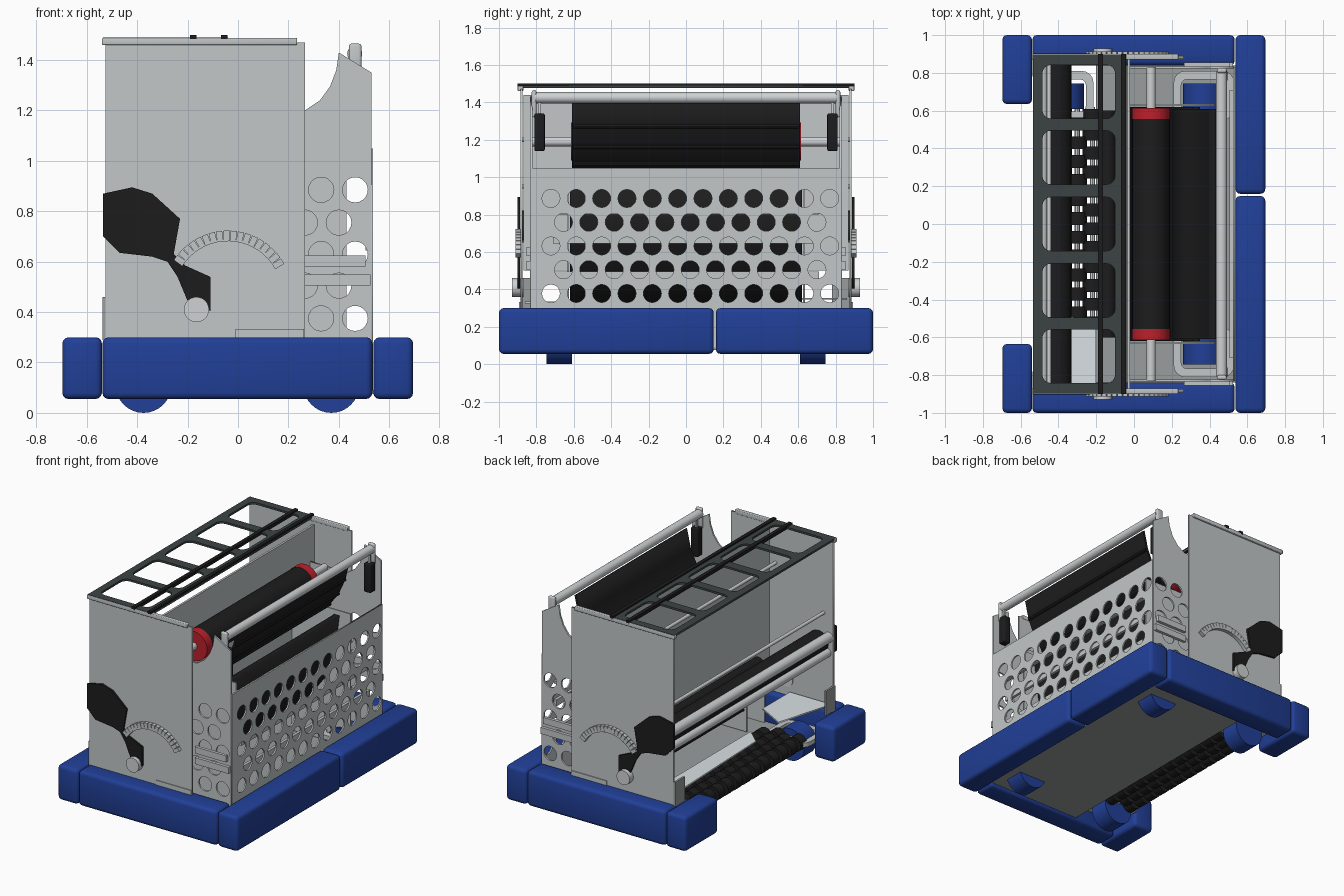
import bpy, bmesh
from math import sin, cos, pi, radians
from mathutils import Matrix, Vector

cube = bpy.data.objects.get("Cube")
if cube:
    bpy.data.objects.remove(cube)


def material(name, rgb):
    m = bpy.data.materials.new(name)
    m.use_nodes = True
    m.diffuse_color = (*rgb, 1)
    m.node_tree.nodes["Principled BSDF"].inputs["Base Color"].default_value = (*rgb, 1)
    return m


PLATE = material("light grey", (0.54, 0.57, 0.58))
SILVER = material("silver", (0.62, 0.64, 0.65))
BLUE = material("bumper blue", (0.015, 0.05, 0.31))
BLACK = material("black", (0.012, 0.012, 0.012))
DARK = material("dark grey", (0.045, 0.056, 0.056))
PAN = material("mid grey", (0.32, 0.34, 0.34))
RED = material("red", (0.5, 0.015, 0.025))
WHITE = material("pale sheet", (0.7, 0.75, 0.78))

# Local u, v and thickness axes for flat plates
PLANES = {
    "xy": Matrix.Identity(4),
    "xz": Matrix(((1, 0, 0, 0), (0, 0, -1, 0), (0, 1, 0, 0), (0, 0, 0, 1))),
    "yz": Matrix(((0, 0, 1, 0), (1, 0, 0, 0), (0, 1, 0, 0), (0, 0, 0, 1))),
}


def link(name, mesh, mat):
    mesh.materials.clear()
    mesh.materials.append(mat)
    ob = bpy.data.objects.new(name, mesh)
    bpy.context.collection.objects.link(ob)
    return ob


def smooth(ob):
    bpy.ops.object.select_all(action="DESELECT")
    ob.select_set(True)
    bpy.context.view_layer.objects.active = ob
    bpy.ops.object.shade_smooth_by_angle(angle=radians(35))


def box(name, x, y, z, mat, bevel=0, rot=0):
    """Box from axis ranges; rot turns it about y."""
    bm = bmesh.new()
    bmesh.ops.create_cube(bm, size=1)
    bmesh.ops.scale(bm, vec=[r[1] - r[0] for r in (x, y, z)], verts=bm.verts)
    if bevel:
        bmesh.ops.bevel(bm, geom=bm.edges[:], offset=bevel, segments=3, profile=0.5, affect="EDGES")
    me = bpy.data.meshes.new(name)
    bm.to_mesh(me)
    bm.free()
    ob = link(name, me, mat)
    ob.location = [(r[0] + r[1]) / 2 for r in (x, y, z)]
    ob.rotation_euler[1] = rot
    if bevel:
        smooth(ob)
    return ob


def rod(name, x, z, y, r, mat, sides=24):
    """Cylinder along y."""
    bm = bmesh.new()
    bmesh.ops.create_cone(bm, cap_ends=True, segments=sides, radius1=r, radius2=r, depth=abs(y[1] - y[0]),
                          matrix=Matrix.Translation((x, sum(y) / 2, z)) @ Matrix.Rotation(pi / 2, 4, "X"))
    me = bpy.data.meshes.new(name)
    bm.to_mesh(me)
    bm.free()
    ob = link(name, me, mat)
    smooth(ob)
    return ob


def sheet(name, outlines, plane, at, thick, mat):
    """Flat plate from an outer outline followed by hole outlines."""
    cu = bpy.data.curves.new(name, "CURVE")
    cu.dimensions, cu.fill_mode, cu.extrude = "2D", "BOTH", thick / 2
    for pts in outlines:
        sp = cu.splines.new("POLY")
        sp.points.add(len(pts) - 1)
        for p, (u, v) in zip(sp.points, pts):
            p.co = (u, v, 0, 1)
        sp.use_cyclic_u = True
    tmp = bpy.data.objects.new(name, cu)
    bpy.context.collection.objects.link(tmp)
    dg = bpy.context.evaluated_depsgraph_get()
    me = bpy.data.meshes.new_from_object(tmp.evaluated_get(dg))
    bpy.data.objects.remove(tmp)
    axes = PLANES[plane]
    me.transform(Matrix.Translation(axes.to_3x3() @ Vector((0, 0, 1)) * at) @ axes)
    return link(name, me, mat)


def rect(u0, u1, v0, v1):
    return [(u0, v0), (u1, v0), (u1, v1), (u0, v1)]


def circle(u, v, r, n=20):
    return [(u + r * cos(2 * pi * i / n), v + r * sin(2 * pi * i / n)) for i in range(n)]


def round_rect(u0, u1, v0, v1, r):
    pts = []
    for k, (u, v) in enumerate(rect(u0 + r, u1 - r, v0 + r, v1 - r)):
        pts += [(u + r * cos(a), v + r * sin(a)) for a in [pi + k * pi / 2 + j * pi / 8 for j in range(5)]]
    return pts


# Bumpers
BZ = (0.055, 0.3)
box("right_bumper_front", (0.537, 0.695), (-1, 0.148), BZ, BLUE, 0.025)
box("right_bumper_back", (0.537, 0.695), (0.16, 1), BZ, BLUE, 0.025)
for s, end in ((-1, "front"), (1, "back")):
    lo, hi = sorted((s * 0.84, s))
    box(end + "_bumper", (-0.538, 0.533), (lo, hi), BZ, BLUE, 0.025)
    lo, hi = sorted((s * 0.635, s))
    box(end + "_corner_bumper", (-0.697, -0.54), (lo, hi), BZ, BLUE, 0.025)

# Floor pan
box("floor_pan", (-0.2, 0.537), (-0.84, 0.84), (0.075, 0.09), PAN)

# Parts mirrored front to back
arm = [(-0.535, 0.87), (-0.42, 0.895), (-0.34, 0.87), (-0.23, 0.77), (-0.255, 0.63), (-0.21, 0.585),
       (-0.11, 0.54), (-0.11, 0.405), (-0.19, 0.42), (-0.24, 0.54), (-0.28, 0.6), (-0.34, 0.62),
       (-0.47, 0.635), (-0.535, 0.7)]
cheek = [(-0.03, 0.08), (0.53, 0.08), (0.53, 1.35), (0.4, 1.43), (0.39, 1.36), (0.365, 1.295),
         (0.325, 1.24), (0.265, 1.2), (-0.03, 1.2)]
cheek_holes = [circle(x, z, 0.05) for z in (0.375, 0.63, 0.885) for x in (0.33, 0.465)]
cheek_holes += [circle(x, z, 0.05) for z in (0.505, 0.755) for x in (0.265, 0.4)]
for s, end in ((-1, "front"), (1, "back")):
    def span(a, b):
        return tuple(sorted((s * a, s * b)))

    sheet(end + "_main_plate", [rect(-0.525, 0.265, 0.29, 1.47)], "xz", -s * 0.88, 0.012, PLATE)
    box(end + "_top_rail", (-0.54, 0.235), span(0.87, 0.9), (1.46, 1.488), PLATE, 0.005)
    sheet(end + "_cheek_plate", [cheek] + cheek_holes, "xz", -s * 0.828, 0.012, PLATE)
    sheet(end + "_inner_plate", [rect(-0.03, 0.43, 0.1, 1.03)], "xz", -s * 0.63, 0.01, PLATE)
    box(end + "_hatch_plate", (-0.01, 0.262), span(0.884, 0.892), (0.29, 0.332), PLATE)
    box(end + "_upper_slide", (0.265, 0.505), span(0.834, 0.855), (0.58, 0.625), PLATE)
    box(end + "_lower_slide", (0.265, 0.525), span(0.834, 0.855), (0.505, 0.55), PLATE)
    box(end + "_corner_angle", (-0.537, -0.523), span(0.78, 0.885), (0.29, 0.46), PAN)
    # Intake arm, pivot and curved guide
    sheet(end + "_intake_arm", [arm], "xz", -s * 0.895, 0.014, BLACK)
    rod(end + "_arm_pivot", -0.165, 0.41, span(0.87, 0.93), 0.05, SILVER)
    for i in range(18):
        a = radians(32 + i * 6.6)
        x, z = -0.04 + 0.235 * cos(a), 0.467 + 0.235 * sin(a)
        box(end + "_guide_link", (x - 0.021, x + 0.021), span(0.884, 0.912), (z - 0.0125, z + 0.0125),
            PLATE, rot=-a)
    # Latch under the crossbar
    box(end + "_latch", (0.44, 0.495), span(0.755, 0.81), (1.14, 1.34), BLACK, 0.008)
    box(end + "_latch_strap", (0.46, 0.475), span(0.775, 0.79), (1.33, 1.42), SILVER)
    box(end + "_crossbar_post", (0.44, 0.49), span(0.8, 0.825), (1.32, 1.465), PLATE, 0.01)
    rod(end + "_drum_cap", 0.09, 1.19, span(0.555, 0.615), 0.102, RED, 32)
    rod(end + "_drum_axle", 0.09, 1.19, span(0.61, 0.83), 0.025, SILVER)
    # Drive wheels and their mounts
    for x, side in ((-0.375, "left"), (0.37, "right")):
        rod(f"{end}_{side}_wheel", x, 0.111, span(0.61, 0.745), 0.111, BLUE, 32)
        y = s * 0.68
        sheet(f"{end}_{side}_wheel_mount", [round_rect(x - 0.16, x + 0.16, y - 0.13, y + 0.13, 0.06),
              round_rect(x - 0.12, x + 0.12, y - 0.085, y + 0.085, 0.03)], "xy", 0.16, 0.03, PLATE)

# Perforated right panel
holes = []
for row in range(5):
    shift, count = ((0, 12), (0.067, 11))[row % 2]
    holes += [circle(-0.722 + shift + 0.1355 * k, 0.378 + 0.127 * row, 0.048) for k in range(count)]
sheet("perforated_panel", [rect(-0.83, 0.83, 0.08, 1.05)] + holes, "yz", 0.53, 0.01, PLATE)
for z in (0.47, 0.665, 0.82):
    box("panel_stiffener", (0.505, 0.524), (-0.71, 0.71), (z - 0.02, z + 0.025 * (z < 0.8)), PLATE)

# Sloped feeder belt behind the panel
sheet("feeder_belt", [[(-0.02, 0.25), (0.02, 0.25), (0.3, 0.62), (0.35, 1.0), (0.31, 1.0), (0.26, 0.64)]],
      "xz", 0, 1.24, BLACK)

# Launch drum and curved hood
rod("launch_drum", 0.09, 1.19, (-0.556, 0.556), 0.1, BLACK, 32)
hood = [(0.2, 1.03), (0.275, 1.08), (0.34, 1.17), (0.39, 1.28), (0.42, 1.41)]
sheet("launch_hood", [hood + [(x + 0.014, z - 0.008) for x, z in reversed(hood)]], "xz", 0, 1.22, BLACK)
for x, z in hood[1:-1]:
    rod("hood_rib", x + 0.012, z - 0.008, (-0.605, 0.605), 0.012, BLACK, 8)
rod("crossbar", 0.463, 1.425, (-0.81, 0.81), 0.03, SILVER)

# Hopper wall and tie rods
box("hopper_wall", (-0.035, -0.02), (-0.87, 0.87), (0.5, 1.44), PLATE)
for x, z in ((-0.45, 0.95), (-0.08, 1.2)):
    rod("tie_rod", x, z, (-0.875, 0.875), 0.012, SILVER, 12)
rod("agitator", -0.14, 0.62, (-0.6, 0.6), 0.045, BLACK, 12)

# Top grid with black rails
windows = [round_rect(-0.485, -0.1, y - 0.142, y + 0.142, 0.045) for y in (-0.7, -0.352, 0, 0.352, 0.7)]
sheet("top_grid", [rect(-0.535, -0.04, -0.895, 0.895)] + windows, "xy", 1.483, 0.014, DARK)
for x in (-0.178, -0.055):
    box("top_rail_bar", (x - 0.013, x + 0.013), (-0.9, 0.9), (1.476, 1.5), BLACK)

# Intake bar between the arms
rod("intake_roller", -0.41, 0.74, (-0.885, 0.885), 0.078, BLACK)
rod("intake_tube", -0.49, 0.79, (-0.885, 0.885), 0.035, SILVER)
rod("intake_lower_tube", -0.48, 0.68, (-0.885, 0.885), 0.03, SILVER)

# Pale ramp sheets
sheet("ramp_strip", [[(-0.5, 0.86), (-0.36, 0.86), (-0.36, -0.2), (-0.47, -0.1)]], "xy", 0.35, 0.01, WHITE)
sheet("ramp_corner", [[(-0.52, -0.86), (-0.2, -0.86), (-0.2, -0.56), (-0.4, -0.45)]], "xy", 0.33, 0.01, WHITE)

# Floor rollers made of staggered wheels
for row in range(4):
    x = -0.46 + 0.08 * row
    rod("roller_shaft", x, 0.16, (-0.62, 0.62), 0.014, SILVER, 8)
    for k in range(12):
        y = -0.57 + 0.1 * k + 0.045 * (row % 2)
        rod("roller_wheel", x, 0.16, (y - 0.034, y + 0.034), 0.052, BLACK, 12)
